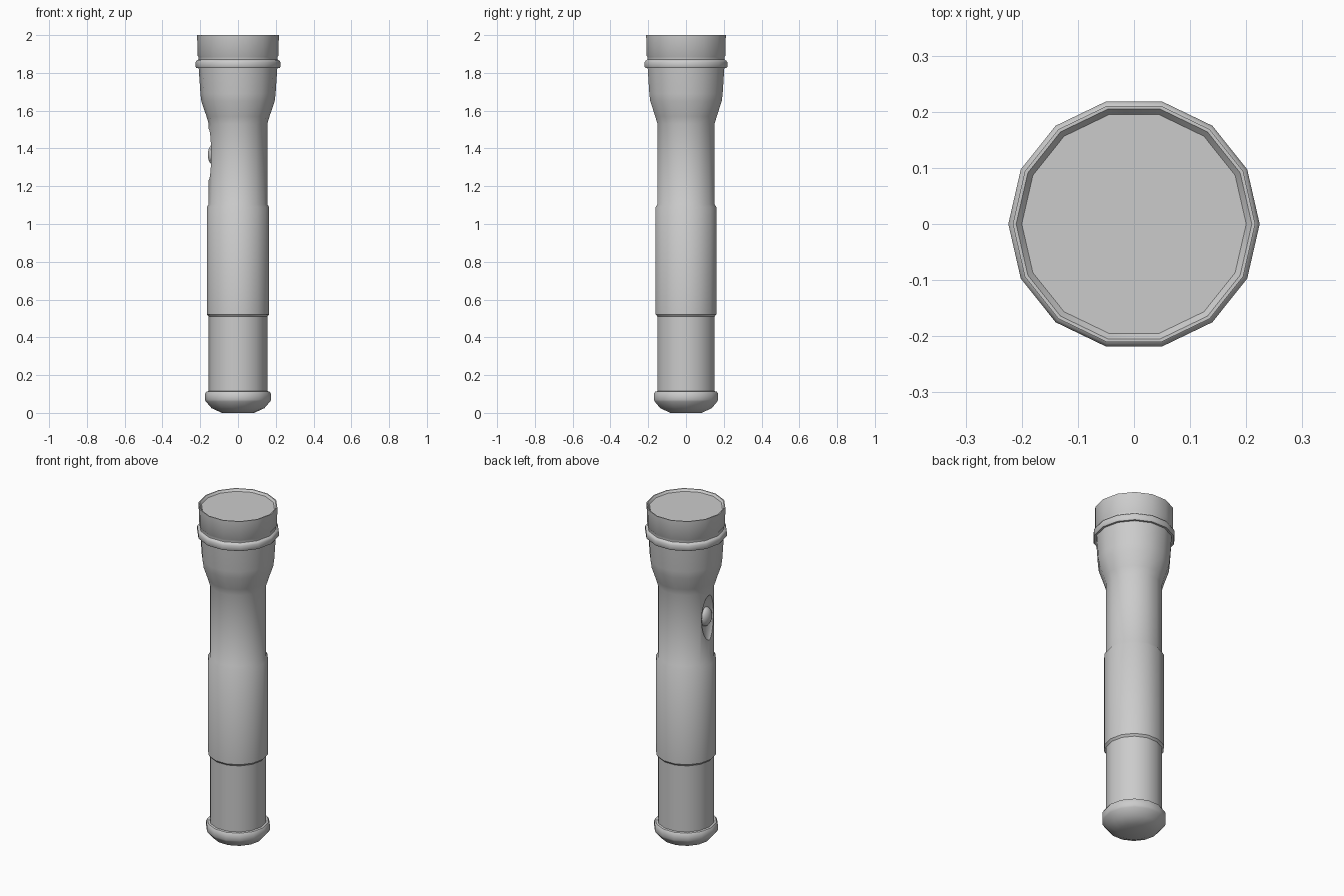
import bpy, bmesh, math

if "Cube" in bpy.data.objects:
    bpy.data.objects.remove(bpy.data.objects["Cube"])

SIDES = 14


def smooth(ob, angle=35):
    bpy.ops.object.select_all(action='DESELECT')
    bpy.context.view_layer.objects.active = ob
    ob.select_set(True)
    bpy.ops.object.shade_smooth_by_angle(angle=math.radians(angle))


def lathe(name, profile):
    """Spin (radius, height) points around z and cap both ends."""
    bm = bmesh.new()
    rings = []
    for r, z in profile:
        rings.append([bm.verts.new((r * math.cos(2 * math.pi * i / SIDES),
                                    r * math.sin(2 * math.pi * i / SIDES), z))
                      for i in range(SIDES)])
    for a, b in zip(rings, rings[1:]):
        for i in range(SIDES):
            j = (i + 1) % SIDES
            bm.faces.new((a[i], a[j], b[j], b[i]))
    bm.faces.new(rings[0][::-1])
    bm.faces.new(rings[-1])
    mesh = bpy.data.meshes.new(name)
    bm.to_mesh(mesh)
    bm.free()
    ob = bpy.data.objects.new(name, mesh)
    bpy.context.collection.objects.link(ob)
    return ob


def ellipsoid(name, loc, radii, segments=20, rings=12):
    bpy.ops.mesh.primitive_uv_sphere_add(segments=segments, ring_count=rings, location=loc)
    ob = bpy.context.object
    ob.name = name
    ob.scale = radii
    bpy.ops.object.transform_apply(location=False, rotation=False, scale=True)
    return ob


# Tail cap, barrel, grip, flared neck, ring, bezel and recessed lens
body = lathe("torch_body", [
    (0.085, 0.0), (0.14, 0.025), (0.17, 0.06), (0.175, 0.07), (0.175, 0.10),
    (0.167, 0.113), (0.155, 0.115),
    (0.155, 0.51), (0.165, 0.522), (0.165, 1.09), (0.155, 1.105),
    (0.155, 1.53), (0.167, 1.57), (0.194, 1.65), (0.199, 1.69), (0.208, 1.825),
    (0.220, 1.825), (0.224, 1.832), (0.224, 1.857), (0.219, 1.865),
    (0.210, 1.87), (0.210, 1.885), (0.215, 1.893), (0.216, 2.0),
    (0.210, 2.0), (0.200, 1.988)])

# Thumb recess around the switch
cutter = ellipsoid("recess_cutter", (-0.165, 0, 1.367), (0.040, 0.068, 0.14), 24, 16)
cutter.hide_render = True
cutter.hide_viewport = True
cut = body.modifiers.new("switch_recess", 'BOOLEAN')
cut.operation = 'DIFFERENCE'
cut.object = cutter
cut.solver = 'EXACT'
bpy.context.view_layer.objects.active = body
bpy.ops.object.modifier_apply(modifier=cut.name)
bpy.data.objects.remove(cutter)
smooth(body)

# Switch button
button = ellipsoid("switch_button", (-0.127, 0, 1.367), (0.033, 0.046, 0.056))
smooth(button)
